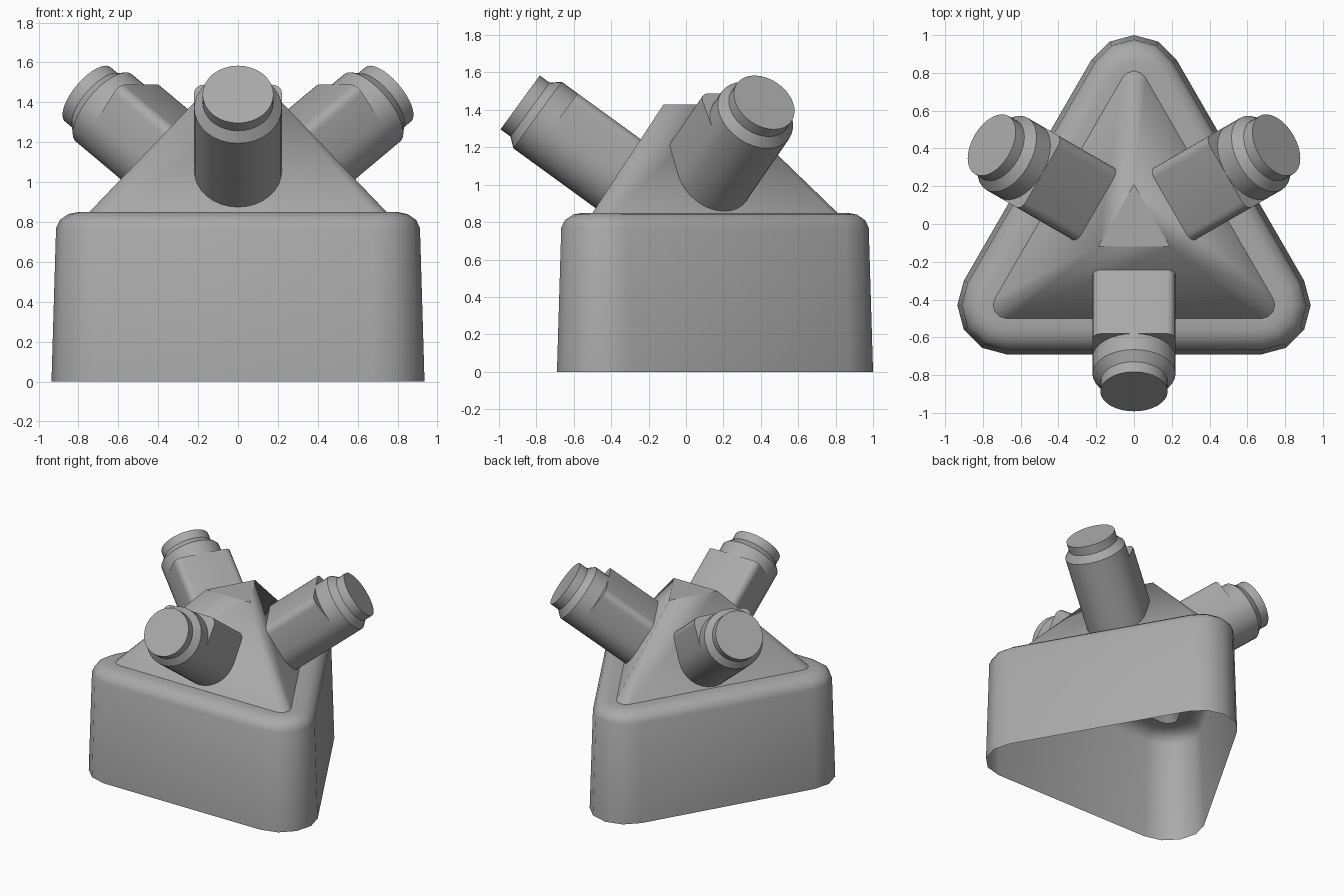
import bpy, bmesh
from math import radians, cos, sin, pi
from mathutils import Matrix, Vector

cube = bpy.data.objects.get("Cube")
if cube:
    bpy.data.objects.remove(cube, do_unlink=True)

grey = bpy.data.materials.new("plain_grey")
grey.use_nodes = True
COLOR = (0.4, 0.4, 0.4, 1)
grey.diffuse_color = COLOR
grey.node_tree.nodes["Principled BSDF"].inputs["Base Color"].default_value = COLOR


def loft(name, rings, cap_start=False, cap_end=False, matrix=Matrix(), angle=35):
    """Skin a list of equal counter-clockwise rings into one object."""
    bm = bmesh.new()
    loops = [[bm.verts.new(p) for p in ring] for ring in rings]
    n = len(loops[0])
    for a, b in zip(loops, loops[1:]):
        for i in range(n):
            j = (i + 1) % n
            bm.faces.new((a[i], a[j], b[j], b[i]))
    if cap_start:
        bm.faces.new(loops[0][::-1])
    if cap_end:
        bm.faces.new(loops[-1])
    bmesh.ops.remove_doubles(bm, verts=bm.verts, dist=0.0005)
    mesh = bpy.data.meshes.new(name)
    bm.to_mesh(mesh)
    bm.free()
    mesh.materials.append(grey)
    obj = bpy.data.objects.new(name, mesh)
    bpy.context.collection.objects.link(obj)
    obj.matrix_world = matrix
    bpy.ops.object.select_all(action="DESELECT")
    obj.select_set(True)
    bpy.context.view_layer.objects.active = obj
    bpy.ops.object.shade_smooth_by_angle(angle=radians(angle))
    return obj


def rounded_triangle(core, r, z, shift):
    """Triangle with its point to the back; core is the inradius of the corner centres."""
    points = []
    for corner in (90, 210, 330):
        c = radians(corner)
        for step in range(-2, 3):
            a = radians(corner + 30 * step)
            points.append(Vector((2 * core * cos(c) + r * cos(a),
                                  2 * core * sin(c) + r * sin(a) + shift, z)))
    return points


def circle(r, z, n=32):
    return [Vector((r * cos(2 * pi * i / n), r * sin(2 * pi * i / n), z)) for i in range(n)]


def barrel_section(r, z, bevel=0.05):
    """Half round below, square with softened corners above."""
    points = [(r * cos(pi + pi * i / 16), r * sin(pi + pi * i / 16)) for i in range(17)]
    for side, start in ((1, 0), (-1, 90)):
        for i in range(5):
            a = radians(start + 22.5 * i)
            points.append((side * (r - bevel) + bevel * cos(a), r - bevel + bevel * sin(a)))
    return [Vector((x, y, z)) for x, y in points]


# Hollow base with a soft top rim
rim = [(0.26, 0), (0.237, 0.77), (0.218, 0.81), (0.175, 0.84), (0.125, 0.85), (0.07, 0.85)]
loft("base_shell", [rounded_triangle(0.39, r, z, -0.04) for r, z in rim], angle=40)

# Truncated pyramid roof
loft("pyramid_roof", [rounded_triangle(0.39, 0.07, 0.85, -0.04),
                      rounded_triangle(0.11, 0.0, 1.43, -0.01)], cap_end=True)

# Three tilted barrels with stepped round ends
tilt = Matrix.Translation((0, -0.87, 1.44)) @ Matrix.Rotation(radians(54), 4, "X")
for label, turn in (("front", 0), ("left", 120), ("right", 240)):
    place = Matrix.Translation((0, -0.017, 0)) @ Matrix.Rotation(radians(turn), 4, "Z") @ tilt
    loft(label + "_barrel", [barrel_section(0.22, z) for z in (-0.73, -0.22)],
         True, True, place)
    tip = [(0.22, -0.22), (0.22, -0.115), (0.178, -0.066), (0.178, 0)]
    loft(label + "_barrel_tip", [circle(r, z) for r, z in tip],
         cap_end=True, matrix=place, angle=30)
